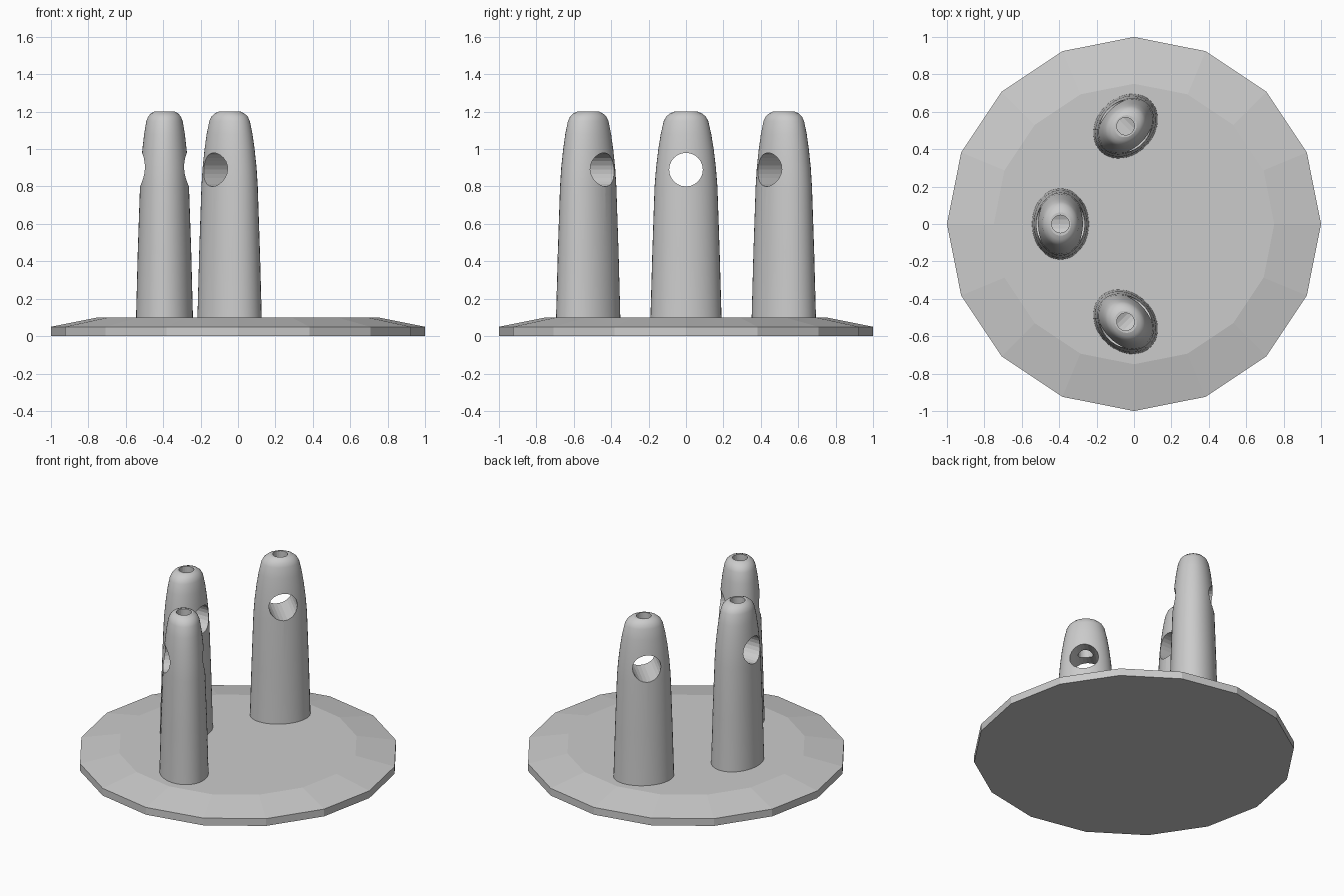
import bpy, bmesh
from math import cos, sin, pi, radians
from mathutils import Matrix

if "Cube" in bpy.data.objects:
    bpy.data.objects.remove(bpy.data.objects["Cube"])


def loft(name, rings, segs, smooth):
    """Closed solid through stacked elliptical rings (z, radius x, radius y)."""
    bm = bmesh.new()
    loops = []
    for z, a, b in rings:
        loops.append([bm.verts.new((a * cos(2 * pi * i / segs), b * sin(2 * pi * i / segs), z))
                      for i in range(segs)])
    for lo, hi in zip(loops, loops[1:]):
        for i in range(segs):
            j = (i + 1) % segs
            bm.faces.new((lo[i], lo[j], hi[j], hi[i])).smooth = smooth
    bm.faces.new(loops[0][::-1])
    bm.faces.new(loops[-1])
    mesh = bpy.data.meshes.new(name)
    bm.to_mesh(mesh)
    bm.free()
    ob = bpy.data.objects.new(name, mesh)
    bpy.context.collection.objects.link(ob)
    return ob


def cut(target, cutter):
    cutter.hide_render = True
    mod = target.modifiers.new("hole", 'BOOLEAN')
    mod.operation = 'DIFFERENCE'
    mod.solver = 'EXACT'
    mod.object = cutter
    bpy.context.view_layer.objects.active = target
    bpy.ops.object.modifier_apply(modifier=mod.name)
    bpy.data.objects.remove(cutter)


# Faceted base plate with a bevelled top
loft("base_plate", [(0, 1, 1), (0.05, 1, 1), (0.1, 0.75, 0.75)], 16, False)

# Tapered oval post profile
POST = [(0.06, 0.154, 0.192), (0.1, 0.152, 0.19), (0.45, 0.143, 0.18),
        (0.8, 0.131, 0.168), (0.9, 0.127, 0.16), (1.0, 0.118, 0.148),
        (1.08, 0.109, 0.135), (1.15, 0.097, 0.119), (1.175, 0.087, 0.105),
        (1.192, 0.071, 0.083), (1.2, 0.056, 0.062)]

for name, x, y, turn in (("left_post", -0.393, 0, 0),
                         ("front_post", -0.045, -0.523, 45),
                         ("back_post", -0.045, 0.523, -45)):
    post = loft(name, POST, 40, True)
    # Cross hole through the narrow axis
    cross = loft("cross_hole_cutter", [(-0.3, 0.09, 0.09), (0.3, 0.09, 0.09)], 24, False)
    cross.data.transform(Matrix.Translation((0, 0, 0.89)) @ Matrix.Rotation(pi / 2, 4, 'Y'))
    cut(post, cross)
    # Small bore from the tip down into the cross hole
    cut(post, loft("tip_bore_cutter", [(0.89, 0.047, 0.047), (1.3, 0.047, 0.047)], 24, False))
    post.location = (x, y, 0)
    post.rotation_euler.z = radians(turn)
